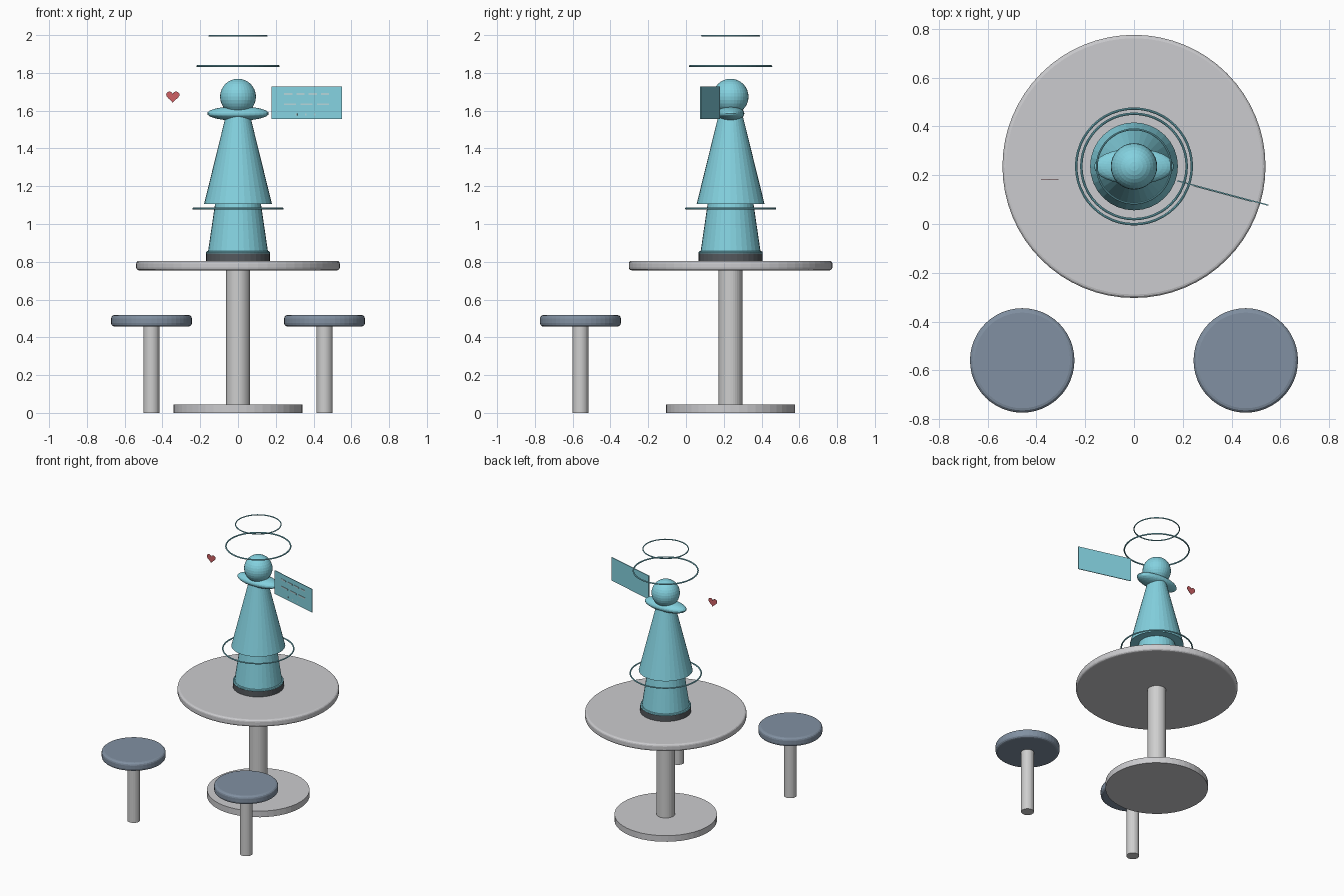
import bpy, bmesh, math
from mathutils import Matrix

if "Cube" in bpy.data.objects:
    bpy.data.objects.remove(bpy.data.objects["Cube"])

CY = 0.236  # depth position of the table and figure


def material(name, r, g, b):
    m = bpy.data.materials.new(name)
    m.diffuse_color = (r, g, b, 1)
    m.use_nodes = True
    m.node_tree.nodes["Principled BSDF"].inputs["Base Color"].default_value = m.diffuse_color
    return m


GREY = material("light grey", 0.60, 0.60, 0.62)
STEEL = material("pale metal", 0.62, 0.62, 0.62)
SLATE = material("slate blue", 0.22, 0.28, 0.36)
DARK = material("dark grey", 0.09, 0.10, 0.11)
CYAN = material("soft cyan", 0.23, 0.64, 0.74)
RED = material("heart red", 0.62, 0.12, 0.13)
PALE = material("pale cyan", 0.45, 0.66, 0.70)


def finish(bm, name, mat, loc=(0, 0, 0), rot=0):
    bmesh.ops.recalc_face_normals(bm, faces=bm.faces)
    me = bpy.data.meshes.new(name)
    bm.to_mesh(me)
    bm.free()
    me.materials.append(mat)
    ob = bpy.data.objects.new(name, me)
    ob.location = loc
    ob.rotation_euler.z = rot
    bpy.context.collection.objects.link(ob)
    return ob


def frustum(name, mat, x, y, z0, z1, r0, r1=None, seg=32, bevel=0):
    bm = bmesh.new()
    bmesh.ops.create_cone(bm, cap_ends=True, segments=seg, radius1=r0,
                          radius2=r0 if r1 is None else r1, depth=z1 - z0)
    ob = finish(bm, name, mat, (x, y, (z0 + z1) / 2))
    if bevel:
        mod = ob.modifiers.new("rounded rim", "BEVEL")
        mod.width, mod.segments = bevel, 3
        mod.limit_method, mod.angle_limit = "ANGLE", math.radians(50)
    return ob


def ellipsoid(name, mat, loc, rx, ry, rz):
    bm = bmesh.new()
    bmesh.ops.create_uvsphere(bm, u_segments=32, v_segments=16, radius=1,
                              matrix=Matrix.Diagonal((rx, ry, rz, 1)))
    return finish(bm, name, mat, loc)


def ring(name, mat, z, radius, tube):
    bpy.ops.mesh.primitive_torus_add(major_segments=48, minor_segments=8, location=(0, CY, z),
                                     major_radius=radius, minor_radius=tube)
    ob = bpy.context.object
    ob.name = name
    ob.data.materials.append(mat)


# Table
frustum("table_base", GREY, 0, CY, 0, 0.045, 0.342, seg=48)
frustum("table_pole", STEEL, 0, CY, 0.045, 0.76, 0.063)
frustum("table_top", GREY, 0, CY, 0.755, 0.805, 0.539, seg=64, bevel=0.014)

# Stools
for side, x in (("left", -0.458), ("right", 0.458)):
    frustum(side + "_stool_leg", STEEL, x, -0.559, 0, 0.46, 0.043, seg=24)
    frustum(side + "_stool_seat", SLATE, x, -0.559, 0.457, 0.518, 0.214, seg=48, bevel=0.018)

# Projector disc and glowing rim
frustum("projector_disc", DARK, 0, CY, 0.805, 0.845, 0.17)
ring("projector_rim", CYAN, 0.848, 0.161, 0.009)

# Robed figure
frustum("lower_robe", CYAN, 0, CY, 0.845, 1.11, 0.16, 0.121)
frustum("upper_robe", CYAN, 0, CY, 1.105, 1.575, 0.18, 0.064)
ellipsoid("shoulders", CYAN, (0, CY, 1.585), 0.163, 0.073, 0.038)
ellipsoid("head", CYAN, (0, CY, 1.674), 0.095, 0.095, 0.095)

# Floating rings
ring("waist_ring", CYAN, 1.082, 0.237, 0.005)
ring("lower_halo", CYAN, 1.836, 0.216, 0.005)
ring("upper_halo", CYAN, 1.996, 0.152, 0.004)

# Floating panel, turned slightly, with plain dashes on its front
PANEL = (0.364, 0.127, 1.642)
TURN = math.radians(-15)


def plate(bm, x, y, z, w, d, h):
    bmesh.ops.create_cube(bm, size=1, matrix=Matrix.Translation((x, y, z))
                          @ Matrix.Diagonal((w, d, h, 1)))


bm = bmesh.new()
plate(bm, 0, 0, 0, 0.386, 0.005, 0.172)
finish(bm, "floating_panel", CYAN, PANEL, TURN)

bm = bmesh.new()
for z, start, step, count, w in ((0.046, -0.10, 0.067, 4, 0.045),
                                 (-0.008, -0.09, 0.09, 3, 0.066),
                                 (-0.062, -0.055, 0.05, 3, 0.008)):
    for i in range(count):
        plate(bm, start + i * step, -0.0035, z, w, 0.003, 0.010)
finish(bm, "panel_dashes", PALE, PANEL, TURN)

# Floating heart
bm = bmesh.new()
outline = []
for i in range(40):
    t = 2 * math.pi * i / 40
    hx = 16 * math.sin(t) ** 3
    hz = 13 * math.cos(t) - 5 * math.cos(2 * t) - 2 * math.cos(3 * t) - math.cos(4 * t)
    outline.append(bm.verts.new((hx * 0.0022, -0.0015, hz * 0.0021)))
face = bm.faces.new(outline)
side = bmesh.ops.extrude_face_region(bm, geom=[face])["geom"]
bmesh.ops.translate(bm, vec=(0, 0.003, 0),
                    verts=[v for v in side if isinstance(v, bmesh.types.BMVert)])
finish(bm, "heart", RED, (-0.345, 0.181, 1.676))
